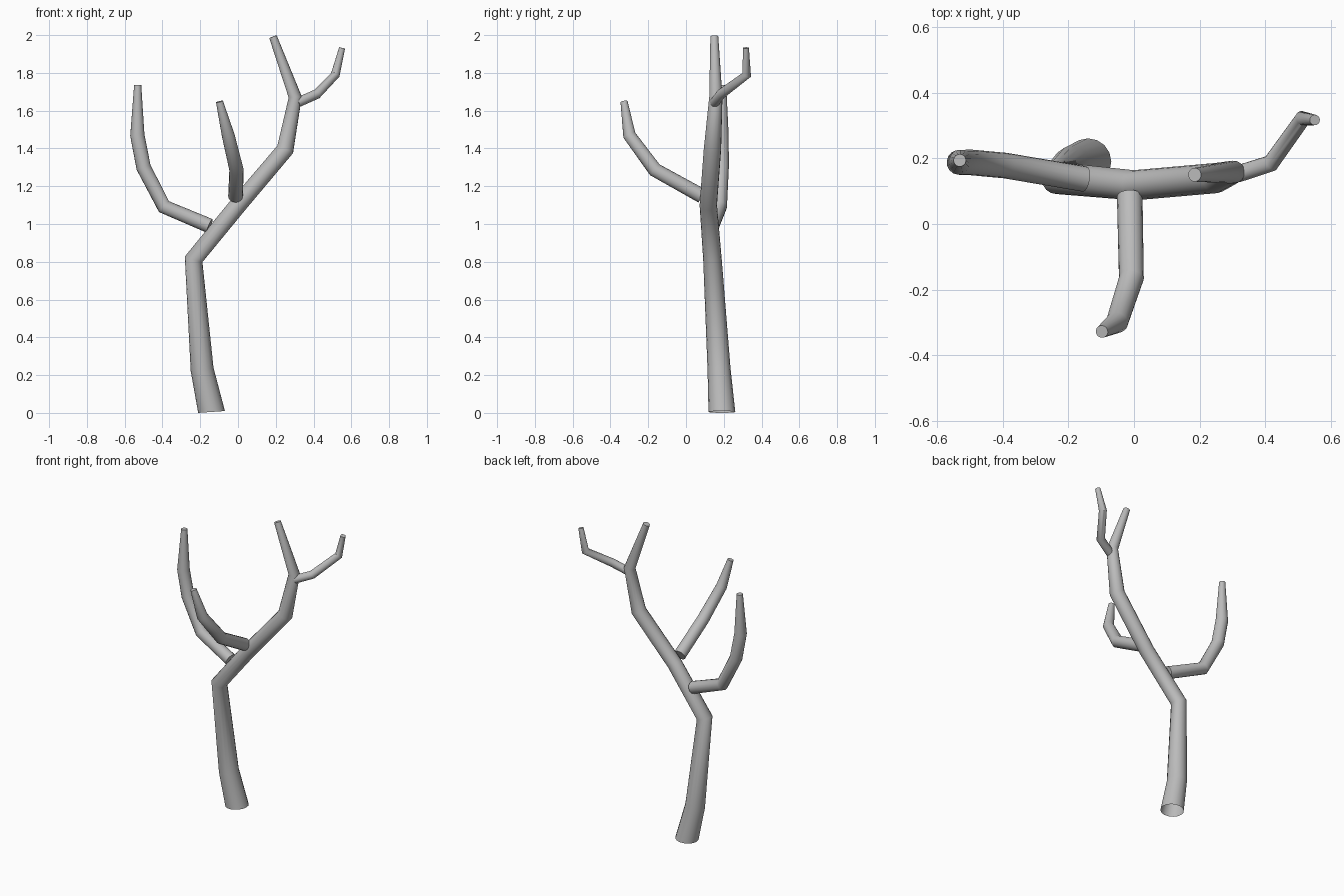
import bpy, bmesh, math
from mathutils import Vector

cube = bpy.data.objects.get("Cube")
if cube:
    bpy.data.objects.remove(cube, do_unlink=True)

bark = bpy.data.materials.new("grey_bark")
bark.use_nodes = True
GREY = (0.5, 0.5, 0.5, 1)
bark.diffuse_color = GREY
bark.node_tree.nodes["Principled BSDF"].inputs["Base Color"].default_value = GREY
SIDES = 16


def limb(name, points, base_normal=None, cap_base=True):
    """Tapered tube through (x, y, z, radius) points, with mitred joints."""
    centres = [Vector(p[:3]) for p in points]
    steps = [(b - a).normalized() for a, b in zip(centres, centres[1:])]
    bm = bmesh.new()
    rings = []
    side = Vector((1, 0, 0)) if abs(steps[0].x) < 0.8 else Vector((0, 1, 0))
    for i, centre in enumerate(centres):
        before, after = steps[max(i - 1, 0)], steps[min(i, len(steps) - 1)]
        normal = (before + after).normalized()
        if i == 0 and base_normal:
            normal = Vector(base_normal).normalized()
        side = (side - normal * side.dot(normal)).normalized()
        other = normal.cross(side)
        rings.append([bm.verts.new(centre + points[i][3] * (
            side * math.cos(k * math.tau / SIDES) + other * math.sin(k * math.tau / SIDES)))
            for k in range(SIDES)])
    for low, high in zip(rings, rings[1:]):
        for k in range(SIDES):
            n = (k + 1) % SIDES
            bm.faces.new((low[k], low[n], high[n], high[k]))
    bm.faces.new(rings[-1])
    if cap_base:
        bm.faces.new(rings[0][::-1])
    mesh = bpy.data.meshes.new(name)
    bm.to_mesh(mesh)
    bm.free()
    mesh.materials.append(bark)
    obj = bpy.data.objects.new(name, mesh)
    bpy.context.collection.objects.link(obj)
    bpy.ops.object.select_all(action="DESELECT")
    obj.select_set(True)
    bpy.context.view_layer.objects.active = obj
    bpy.ops.object.shade_smooth_by_angle(angle=math.radians(50))


# Trunk, hollow at the foot, bending up into the highest tip
limb("trunk", [
    (-0.14, 0.19, 0.005, 0.071), (-0.19, 0.175, 0.23, 0.061),
    (-0.235, 0.14, 0.813, 0.049), (0.0, 0.118, 1.1, 0.046),
    (0.25, 0.14, 1.395, 0.046), (0.303, 0.158, 1.672, 0.035),
    (0.185, 0.15, 1.992, 0.021)], base_normal=(-0.07, 0, 1), cap_base=False)

# Long branch on the right side
limb("right_branch", [
    (-0.15, 0.137, 0.99, 0.039), (-0.392, 0.178, 1.092, 0.039),
    (-0.5, 0.188, 1.3, 0.039), (-0.533, 0.188, 1.47, 0.038),
    (-0.531, 0.194, 1.735, 0.019)])

# Branch reaching forward
limb("front_branch", [
    (-0.013, 0.085, 1.148, 0.039), (-0.008, -0.165, 1.287, 0.038),
    (-0.052, -0.3, 1.47, 0.034), (-0.098, -0.328, 1.648, 0.019)])

# Small twig near the top on the left side
limb("left_twig", [
    (0.315, 0.152, 1.643, 0.026), (0.417, 0.185, 1.688, 0.026),
    (0.515, 0.322, 1.79, 0.024), (0.551, 0.317, 1.932, 0.016)])
